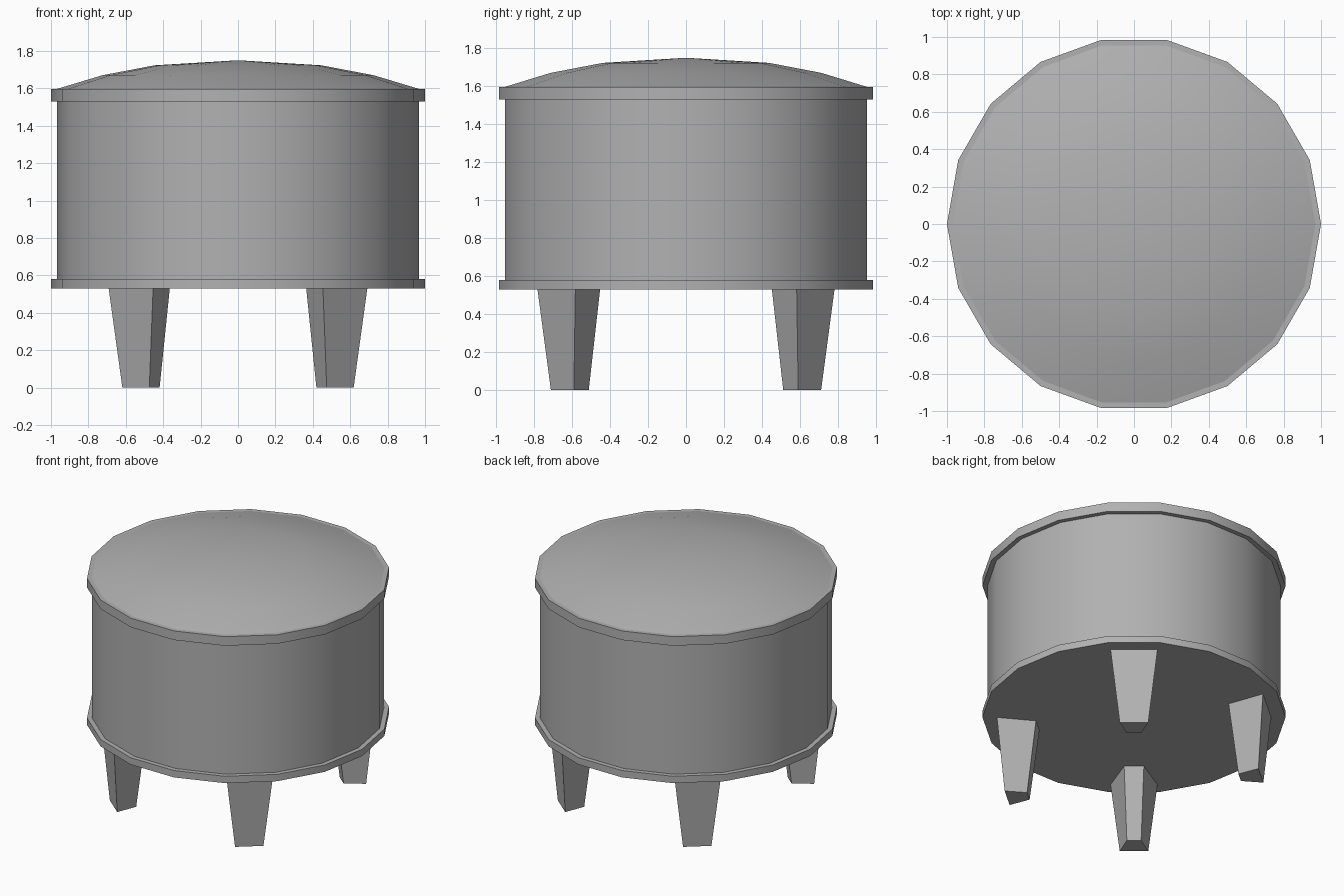
import bpy, bmesh
from math import cos, sin, pi, radians

if "Cube" in bpy.data.objects:
    bpy.data.objects.remove(bpy.data.objects["Cube"])

SIDES = 18
grey = bpy.data.materials.new("dark_grey")
grey.diffuse_color = (0.44, 0.44, 0.44, 1)
grey.use_nodes = True
grey.node_tree.nodes["Principled BSDF"].inputs["Base Color"].default_value = grey.diffuse_color


def finish(bm, name, angle=None):
    bmesh.ops.recalc_face_normals(bm, faces=bm.faces)
    me = bpy.data.meshes.new(name)
    bm.to_mesh(me)
    bm.free()
    me.materials.append(grey)
    ob = bpy.data.objects.new(name, me)
    bpy.context.collection.objects.link(ob)
    if angle:
        bpy.ops.object.select_all(action='DESELECT')
        ob.select_set(True)
        bpy.context.view_layer.objects.active = ob
        bpy.ops.object.shade_smooth_by_angle(angle=radians(angle))


def lathe(name, profile):
    # Turn an (r, z) profile around z
    bm = bmesh.new()
    rings = [[bm.verts.new((r * cos(2 * pi * i / SIDES), r * sin(2 * pi * i / SIDES), z))
              for i in range(SIDES)] if r else [bm.verts.new((0, 0, z))]
             for r, z in profile]
    for a, b in zip(rings, rings[1:]):
        for i in range(SIDES):
            j = (i + 1) % SIDES
            if len(a) == 1:
                bm.faces.new((a[0], b[j], b[i]))
            elif len(b) == 1:
                bm.faces.new((a[i], a[j], b[0]))
            else:
                bm.faces.new((a[i], a[j], b[j], b[i]))
    finish(bm, name, 30)


def leg(name, angle):
    # Tapered leg with a trapezoid section: wide outside, narrow inside
    c, s = cos(angle), sin(angle)
    bm = bmesh.new()
    rings = []
    for z, r_out, w_out, r_in, w_in in ((0, 0.85, 0.094, 0.708, 0.047),
                                        (0.53, 0.891, 0.155, 0.645, 0.065)):
        section = ((r_out, -w_out), (r_out, w_out), (r_in, w_in), (r_in, -w_in))
        rings.append([bm.verts.new((r * c - t * s, r * s + t * c, z)) for r, t in section])
    for i in range(4):
        j = (i + 1) % 4
        bm.faces.new((rings[0][i], rings[0][j], rings[1][j], rings[1][i]))
    for ring in rings:
        bm.faces.new(ring)
    finish(bm, name)


# Base plate, drum, lid band and domed cushion
lathe("base_plate", [(0, 0.53), (1, 0.53), (1, 0.58), (0.967, 0.58)])
lathe("drum", [(0.967, 0.58), (0.967, 1.53)])
lathe("lid_band", [(0.967, 1.53), (1, 1.53), (1, 1.596), (0.97, 1.596)])
lathe("cushion_top", [(0.97, 1.596), (0.725, 1.67), (0.445, 1.723), (0, 1.75)])

# Four legs, mirrored about both axes
for side, degrees in (("right", 50), ("left", 130)):
    for end, sign in (("front", -1), ("back", 1)):
        leg(f"{end}_{side}_leg", sign * radians(degrees))
